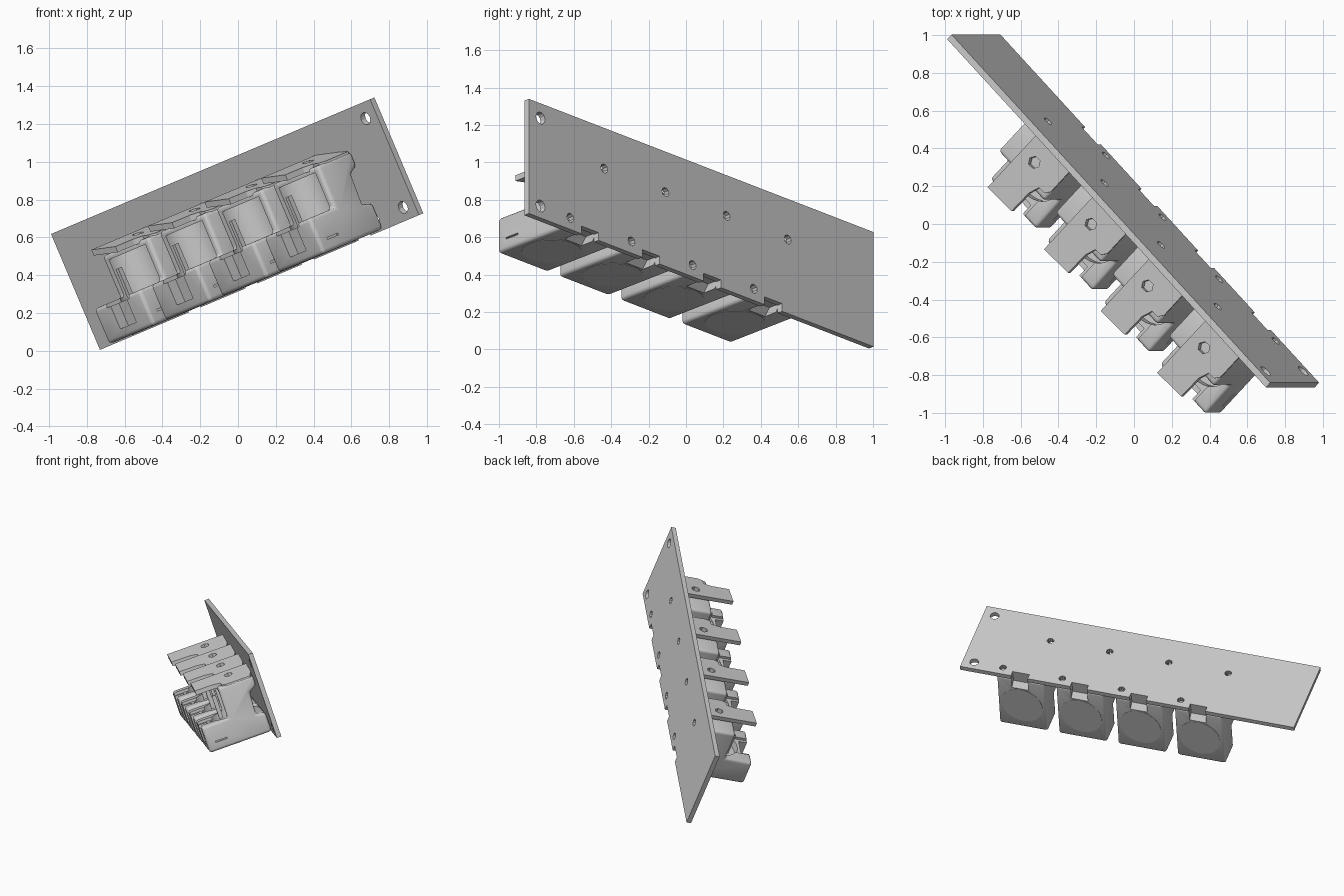
import bpy, bmesh, math
from mathutils import Matrix, Vector

if "Cube" in bpy.data.objects:
    bpy.data.objects.remove(bpy.data.objects["Cube"])

# tilted frame of the board: u along its length, v up its face, w out of its face
U = Vector((0.650, -0.710, 0.2745)).normalized()
V = Vector((-0.389, 0, 0.921))
V = (V - U * V.dot(U)).normalized()
W = U.cross(V)
FRAME = Matrix((U, V, W)).transposed().to_4x4()
FRAME.translation = (-0.73, 0.978, 0.005)
LENGTH, HEIGHT, THICK, PITCH, COUNT = 2.598, 0.665, 0.035, 0.461, 4


def add_object(name, bm):
    bmesh.ops.recalc_face_normals(bm, faces=bm.faces)
    mesh = bpy.data.meshes.new(name)
    bm.to_mesh(mesh)
    bm.free()
    ob = bpy.data.objects.new(name, mesh)
    bpy.context.collection.objects.link(ob)
    ob.matrix_world = FRAME
    return ob


def prism(name, pts, axis, lo, hi):
    """Extrude an outline: axis u takes (w, v), v takes (u, w), w takes (u, v)."""
    place = {'u': lambda p, t: (t, p[1], p[0]),
             'v': lambda p, t: (p[0], t, p[1]),
             'w': lambda p, t: (p[0], p[1], t)}[axis]
    bm = bmesh.new()
    a = [bm.verts.new(place(p, lo)) for p in pts]
    b = [bm.verts.new(place(p, hi)) for p in pts]
    bm.faces.new(a)
    bm.faces.new(b)
    for i in range(len(pts)):
        j = (i + 1) % len(pts)
        bm.faces.new((a[i], a[j], b[j], b[i]))
    return add_object(name, bm)


def box(name, u0, u1, v0, v1, w0, w1):
    return prism(name, [(u0, v0), (u1, v0), (u1, v1), (u0, v1)], 'w', w0, w1)


def rod(name, p, axis, r, lo, hi, n):
    pts = [(p[0] + r * math.cos(2 * math.pi * k / n),
            p[1] + r * math.sin(2 * math.pi * k / n)) for k in range(n)]
    return prism(name, pts, axis, lo, hi)


def bake(ob):
    bpy.context.view_layer.update()
    ev = ob.evaluated_get(bpy.context.evaluated_depsgraph_get())
    mesh = bpy.data.meshes.new_from_object(ev)
    ob.modifiers.clear()
    ob.data = mesh


def bevel(ob, width):
    m = ob.modifiers.new("bevel", 'BEVEL')
    m.width, m.segments, m.limit_method = width, 3, 'ANGLE'
    bake(ob)


def cut(ob, cutters):
    for c in cutters:
        c.hide_render = True
        m = ob.modifiers.new("cut", 'BOOLEAN')
        m.operation, m.solver, m.object = 'DIFFERENCE', 'EXACT', c
    bake(ob)
    for c in cutters:
        bpy.data.objects.remove(c)


# mounting board with corner holes, screw holes and bottom notches
board = box("mounting_board", 0, LENGTH, 0, HEIGHT, -THICK, 0)
cutters = [rod("hole", (2.51, v), 'w', 0.034, -0.1, 0.1, 12) for v in (0.07, 0.58)]
for k in range(COUNT):
    d = k * PITCH
    cutters += [rod("hole", (0.646 + d, 0.43), 'w', 0.026, -0.1, 0.1, 10),
                rod("hole", (0.902 + d, 0.068), 'w', 0.026, -0.1, 0.1, 10),
                box("notch", 0.69 + d, 0.82 + d, -0.1, 0.045, -0.1, 0.1)]
cut(board, cutters)

# holder body: stepped side profile with a recess against the board
profile = [(0, 0.008), (0.485, 0.008), (0.485, 0.21), (0.275, 0.21), (0.275, 0.45),
           (0, 0.45), (0, 0.37), (0.06, 0.34), (0.07, 0.17), (0, 0.155)]
body = prism("holder_body", profile, 'u', 0.56, 0.935)
bevel(body, 0.02)
cut(body, [
    rod("bore", (0.75, 0.25), 'v', 0.15, 0.13, 0.42, 32),
    box("window", 0.66, 0.84, 0.19, 0.42, 0.2, 0.6),
    box("front_recess", 0.69, 0.82, 0.06, 0.4, 0.42, 0.6),
    box("side_slit", 0.922, 1.0, 0.07, 0.08, 0.33, 0.42),
    prism("ramp", [(-0.1, -0.1), (0.12, -0.1), (0.1, 0.0), (0.06, 0.05), (-0.1, 0.05)],
          'u', 0.69, 0.82)])

# top tongue with a hexagonal hole, sloping down towards one side
tongue = prism("top_tongue", [(0.672, 0.0), (0.85, 0.0), (0.93, 0.02), (0.93, 0.21),
                              (0.91, 0.24), (0.87, 0.24), (0.85, 0.3), (0.848, 0.437),
                              (0.672, 0.437)], 'v', 0.472, 0.505)
cut(tongue, [rod("hex_hole", (0.762, 0.158), 'v', 0.033, 0.4, 0.6, 6)])
for vert in tongue.data.vertices:
    vert.co.y -= 0.19 * (vert.co.x - 0.672)

# round base plug and contact post
plug = rod("base_plug", (0.75, 0.26), 'v', 0.16, 0.006, 0.05, 32)
post = box("contact_post", 0.665, 0.685, 0.18, 0.36, 0.29, 0.32)

# repeat the holder along the board
for part in (body, tongue, plug, post):
    for k in range(1, COUNT):
        copy = part.copy()
        copy.name = part.name + "_" + str(k + 1)
        bpy.context.collection.objects.link(copy)
        copy.matrix_world = FRAME @ Matrix.Translation((k * PITCH, 0, 0))

bpy.ops.object.select_all(action='DESELECT')
body.select_set(True)
bpy.context.view_layer.objects.active = body
bpy.ops.object.shade_smooth_by_angle(angle=math.radians(35))
